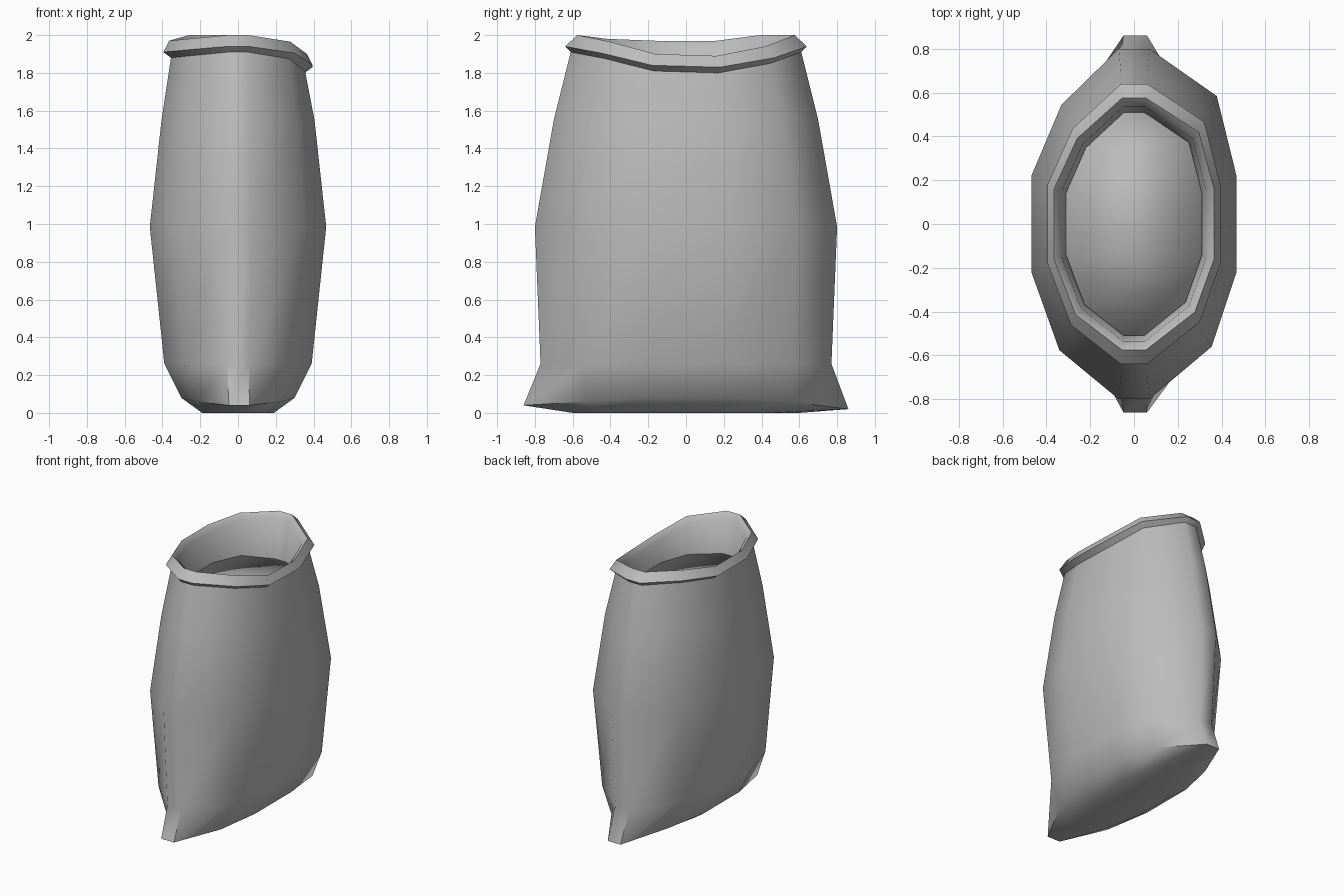
import bpy
import bmesh

cube = bpy.data.objects.get("Cube")
if cube:
    bpy.data.objects.remove(cube)

mat = bpy.data.materials.new("sack grey")
mat.use_nodes = True
grey = (0.5, 0.5, 0.5, 1)
mat.diffuse_color = grey
mat.node_tree.nodes["Principled BSDF"].inputs["Base Color"].default_value = grey

# Uneven twelve-sided oval: unit x, unit y, sag of the mouth
OVAL = [(1, 0.28, 0.11), (0.81, 0.73, 0.06), (0.15, 1, 0),
        (-0.15, 1, 0), (-0.71, 0.68, 0), (-1, 0.28, 0.03),
        (-1, -0.28, 0.03), (-0.73, -0.72, 0.02), (-0.15, -1, 0),
        (0.15, -1, 0), (0.76, -0.7, 0.035), (1, -0.28, 0.1)]


def ring(bm, hx, hy, z, sag=0):
    return [bm.verts.new((u * hx, v * hy, z - drop * sag)) for u, v, drop in OVAL]


def bridge(bm, a, b):
    n = len(a)
    for i in range(n):
        j = (i + 1) % n
        bm.faces.new((a[i], a[j], b[j], b[i]))


def finish(bm, name, angle):
    bmesh.ops.recalc_face_normals(bm, faces=bm.faces)
    mesh = bpy.data.meshes.new(name)
    bm.to_mesh(mesh)
    bm.free()
    obj = bpy.data.objects.new(name, mesh)
    bpy.context.collection.objects.link(obj)
    mesh.materials.append(mat)
    bpy.ops.object.select_all(action="DESELECT")
    obj.select_set(True)
    bpy.context.view_layer.objects.active = obj
    bpy.ops.object.shade_smooth_by_angle(angle=angle)


# Cloth: base, bulging body, rolled lip and inner wall in one loft
bm = bmesh.new()
base = ring(bm, 0.19, 0.6, 0)
hem = ring(bm, 0.3, 0.76, 0.08)
for vert, (u, v, drop) in zip(hem, OVAL):
    if abs(v) == 1:  # pinched bottom corners
        vert.co = (0.06 if u > 0 else -0.048, 0.86 * v, 0.03 - 0.01 * v)
    elif abs(u) < 1:
        vert.co.z = 0.06
rings = [base, hem]
for hx, hy, z in [(0.39, 0.77, 0.26), (0.467, 0.8, 0.985), (0.405, 0.7, 1.55)]:
    rings.append(ring(bm, hx, hy, z))
for hx, hy, z in [(0.355, 0.61, 1.91), (0.395, 0.64, 1.94), (0.365, 0.575, 2),
                  (0.33, 0.535, 1.965)]:
    rings.append(ring(bm, hx, hy, z, 1))
rings.append(ring(bm, 0.305, 0.505, 1.62))
for lower, upper in zip(rings, rings[1:]):
    bridge(bm, lower, upper)
bm.faces.new(base)
finish(bm, "sack_cloth", 0.95)

# Contents: a soft-edged, nearly flat plug across the mouth
bm = bmesh.new()
skirt = ring(bm, 0.3, 0.5, 1.62)
edge = ring(bm, 0.31, 0.51, 1.7)
for vert, (u, v, drop) in zip(edge, OVAL):
    if v == 1:  # settled towards the back
        vert.co.z -= 0.04
bridge(bm, skirt, edge)
# strips across the top, from side to side
for i in range(5):
    a, b = (2 - i) % 12, (1 - i) % 12
    bm.faces.new((edge[a], edge[b], edge[(4 + i) % 12], edge[(3 + i) % 12]))
finish(bm, "sack_filling", 3.1)
